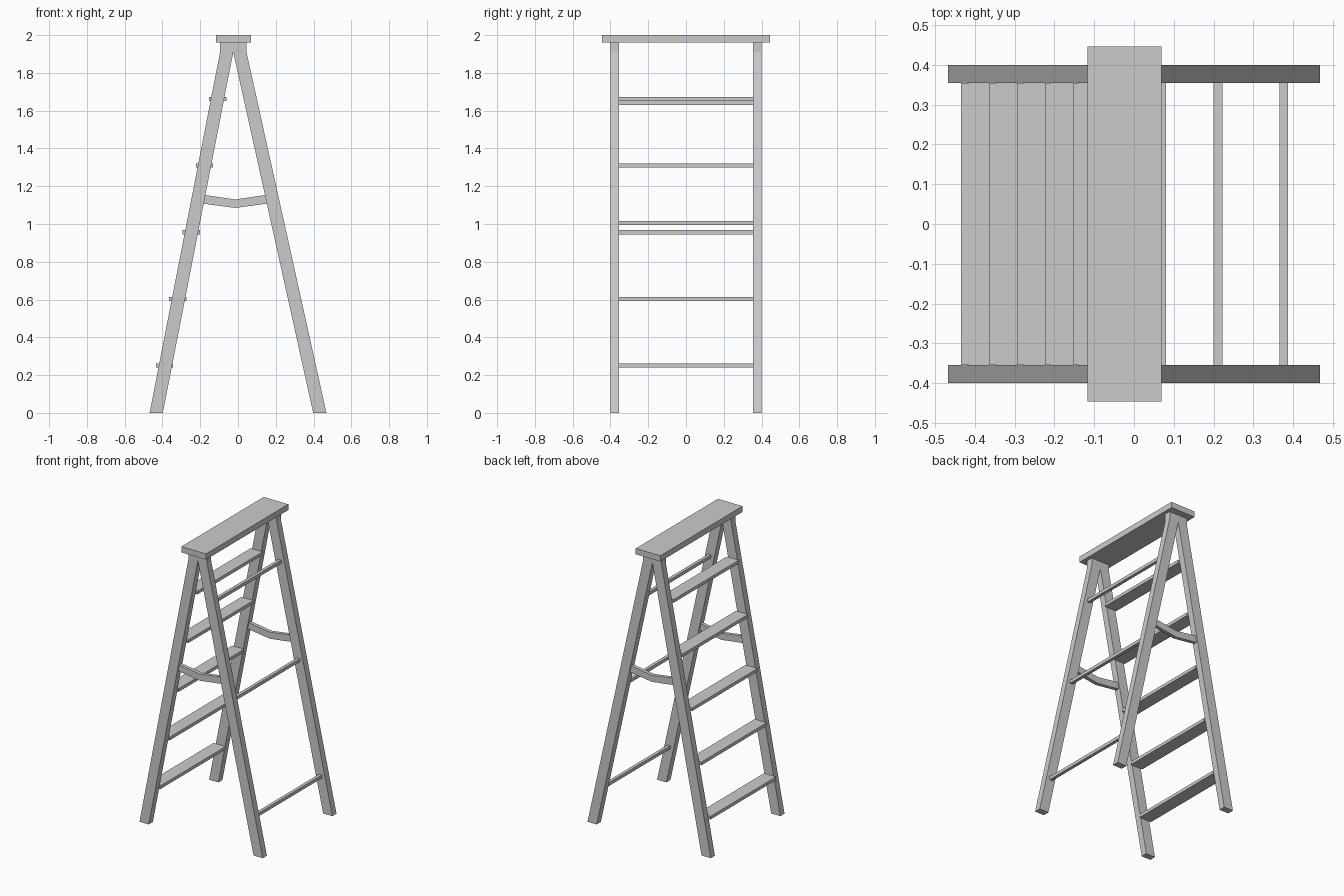
import bpy
import bmesh
from mathutils import Vector

default = bpy.data.objects.get("Cube")
if default:
    bpy.data.objects.remove(default, do_unlink=True)

GREY = (0.6, 0.6, 0.6, 1.0)
mat = bpy.data.materials.new("plain grey")
mat.use_nodes = True
mat.diffuse_color = GREY
bsdf = mat.node_tree.nodes["Principled BSDF"]
bsdf.inputs["Base Color"].default_value = GREY
bsdf.inputs["Roughness"].default_value = 0.8


def extrude_profile(name, points, y0, y1):
    """Extrude an outline in the x-z plane from y0 to y1."""
    bm = bmesh.new()
    face = bm.faces.new([bm.verts.new((x, y0, z)) for x, z in points])
    result = bmesh.ops.extrude_face_region(bm, geom=[face])
    verts = [v for v in result["geom"] if isinstance(v, bmesh.types.BMVert)]
    bmesh.ops.translate(bm, verts=verts, vec=Vector((0, y1 - y0, 0)))
    bmesh.ops.recalc_face_normals(bm, faces=bm.faces)
    mesh = bpy.data.meshes.new(name)
    bm.to_mesh(mesh)
    bm.free()
    mesh.materials.append(mat)
    obj = bpy.data.objects.new(name, mesh)
    bpy.context.collection.objects.link(obj)
    return obj


def bar(name, x, z, width, height, half_length):
    """Straight bar running along y, centred on (x, z)."""
    w, h = width / 2, height / 2
    outline = [(x - w, z - h), (x + w, z - h), (x + w, z + h), (x - w, z + h)]
    return extrude_profile(name, outline, -half_length, half_length)


TOP = 1.96       # underside of the top board
KNEE = 1.91      # height where the legs turn upright
LEG = 0.07       # leg width
INNER, OUTER = 0.355, 0.40


def leg_outline(foot, head):
    """Slanted leg with a short upright end, given its low-x edges."""
    return [(foot, 0), (foot + LEG, 0), (head + LEG, KNEE),
            (head + LEG, TOP), (head, TOP), (head, KNEE)]


# Legs and hinged braces on both sides
for side, s in (("front", -1), ("back", 1)):
    extrude_profile(side + "_step_leg", leg_outline(-0.468, -0.095), s * INNER, s * OUTER)
    extrude_profile(side + "_support_leg", leg_outline(0.398, -0.025), s * INNER, s * OUTER)
    brace = [(-0.2, 1.11), (-0.015, 1.085), (0.17, 1.11),
             (0.17, 1.157), (-0.015, 1.13), (-0.2, 1.157)]
    extrude_profile(side + "_brace", brace, s * 0.365, s * 0.39)

# Top board
bar("top_board", -0.024, 1.98, 0.187, 0.04, 0.446)

# Treads climbing the step legs
for i in range(5):
    bar(f"tread_{i + 1}", -0.389 + 0.0705 * i, 0.25 + 0.353 * i, 0.092, 0.022, INNER)

# Thin rails between the support legs
for i, (x, z) in enumerate([(0.377, 0.25), (0.211, 1.005), (0.069, 1.642)]):
    bar(f"support_rail_{i + 1}", x, z, 0.022, 0.022, INNER)
